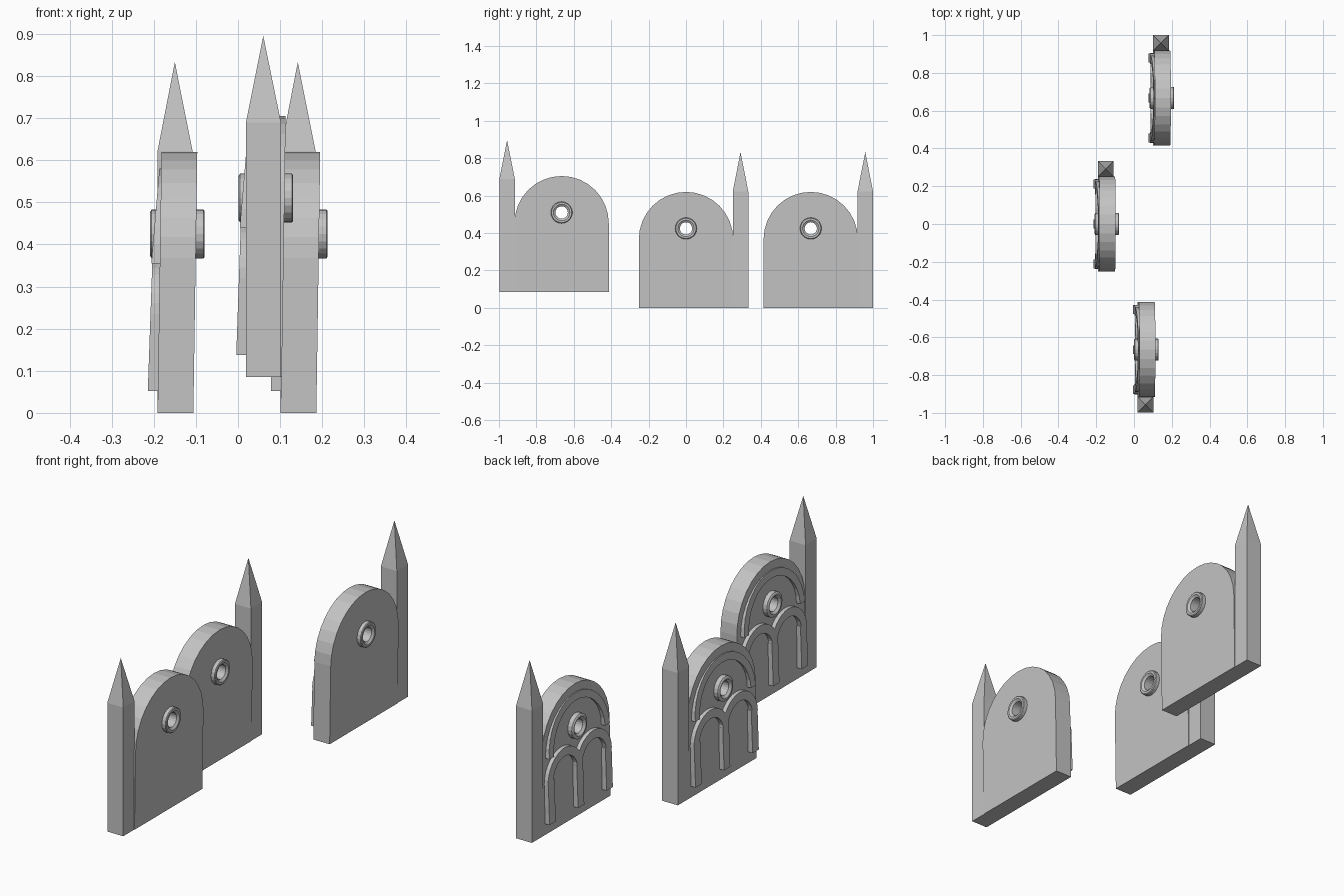
import bpy
import bmesh
from math import sin, cos, pi

cube = bpy.data.objects.get("Cube")
if cube:
    bpy.data.objects.remove(cube, do_unlink=True)

STONE = (0.55, 0.55, 0.55, 1)
stone = bpy.data.materials.new("grey stone")
stone.use_nodes = True
stone.diffuse_color = STONE
stone.node_tree.nodes["Principled BSDF"].inputs["Base Color"].default_value = STONE


def finish(name, bm, place):
    """Move the mesh to its place and make a flat shaded object."""
    x, y, z, side = place
    for v in bm.verts:
        v.co = (v.co.x + x, v.co.y * side + y, v.co.z + z)
    bmesh.ops.recalc_face_normals(bm, faces=bm.faces)
    mesh = bpy.data.meshes.new(name)
    bm.to_mesh(mesh)
    bm.free()
    mesh.materials.append(stone)
    obj = bpy.data.objects.new(name, mesh)
    bpy.context.collection.objects.link(obj)
    return obj


def prism(name, outline, x0, x1, lean, place):
    """Extrude a (y, z) outline along x, leaning with height."""
    bm = bmesh.new()
    face = bm.faces.new([bm.verts.new((x0 + lean * z, y, z)) for y, z in outline])
    new = bmesh.ops.extrude_face_region(bm, geom=[face])["geom"]
    for v in new:
        if isinstance(v, bmesh.types.BMVert):
            v.co.x += x1 - x0
    return finish(name, bm, place)


def arc(cy, cz, r, n=16):
    return [(cy + r * cos(pi * i / n), cz + r * sin(pi * i / n)) for i in range(n + 1)]


def band(cy, cz, outer, inner):
    return arc(cy, cz, outer) + arc(cy, cz, inner)[::-1]


def box_outline(cy, half, z0, z1):
    return [(cy - half, z0), (cy + half, z0), (cy + half, z1), (cy - half, z1)]


def lathe(name, profile, place, closed, n=20):
    """Turn an (x, radius) profile about the rose window axis."""
    bm = bmesh.new()
    rings = [[bm.verts.new((x, r * cos(2 * pi * i / n), 0.425 + r * sin(2 * pi * i / n)))
              for i in range(n)] for x, r in profile]
    count = len(rings)
    for k in range(count if closed else count - 1):
        a, b = rings[k], rings[(k + 1) % count]
        for i in range(n):
            j = (i + 1) % n
            bm.faces.new((a[i], a[j], b[j], b[i]))
    if not closed:
        bm.faces.new(rings[0])
        bm.faces.new(rings[-1])
    return finish(name, bm, place)


def spire(name, shoulder, tip, place):
    """Square tower with a pointed roof."""
    bm = bmesh.new()
    corners = [(0, 0.25), (0.083, 0.25), (0.083, 0.333), (0, 0.333)]
    low, high = [[bm.verts.new((x, y, z)) for x, y in corners] for z in (0, shoulder)]
    top = bm.verts.new((0.041, 0.2915, tip))
    bm.faces.new(low)
    for i in range(4):
        j = (i + 1) % 4
        bm.faces.new((low[i], low[j], high[j], high[i]))
        bm.faces.new((high[i], high[j], top))
    return finish(name, bm, place)


def panel(label, place, shoulder, tip):
    # wall with a round top and a round opening
    wall = prism(label + "_wall", [(-0.252, 0), (0.252, 0)] + arc(0, 0.368, 0.252),
                 0, 0.085, 0.015, place)
    cutter = lathe("cutter", [(-0.1, 0.04), (0.2, 0.04)], place, False)
    cutter.hide_render = True
    cut = wall.modifiers.new("opening", "BOOLEAN")
    cut.object = cutter
    cut.solver = "EXACT"
    bpy.context.view_layer.objects.active = wall
    bpy.ops.object.modifier_apply(modifier=cut.name)
    bpy.data.objects.remove(cutter, do_unlink=True)

    # ring lining the opening, raised on both faces
    lathe(label + "_round_window",
          [(-0.014, 0.058), (-0.018, 0.052), (-0.018, 0.044), (-0.008, 0.033),
           (0.104, 0.033), (0.112, 0.044), (0.112, 0.054), (0.109, 0.058)], place, True)

    # large arch moulding leaning back into the wall
    prism(label + "_arch_moulding", band(0, 0.355, 0.225, 0.19),
          -0.045, -0.015, 0.085, place)

    # twin small arches on three slim legs
    for side, cy in (("right", -0.107), ("left", 0.107)):
        prism(label + "_small_arch_" + side, band(cy, 0.235, 0.13, 0.09),
              -0.025, 0.005, 0.035, place)
    for side, cy in (("right", -0.212), ("middle", 0), ("left", 0.212)):
        prism(label + "_arch_leg_" + side, box_outline(cy, 0.023, 0.052, 0.25),
              -0.025, 0.003, 0.035, place)

    spire(label + "_tower", shoulder, tip, place)


# three panels: x, y, z and the side the tower stands on
panel("front", (0.019, -0.665, 0.085, -1), 0.605, 0.81)
panel("middle", (-0.191, 0, 0, 1), 0.622, 0.833)
panel("back", (0.101, 0.667, 0, 1), 0.622, 0.833)
